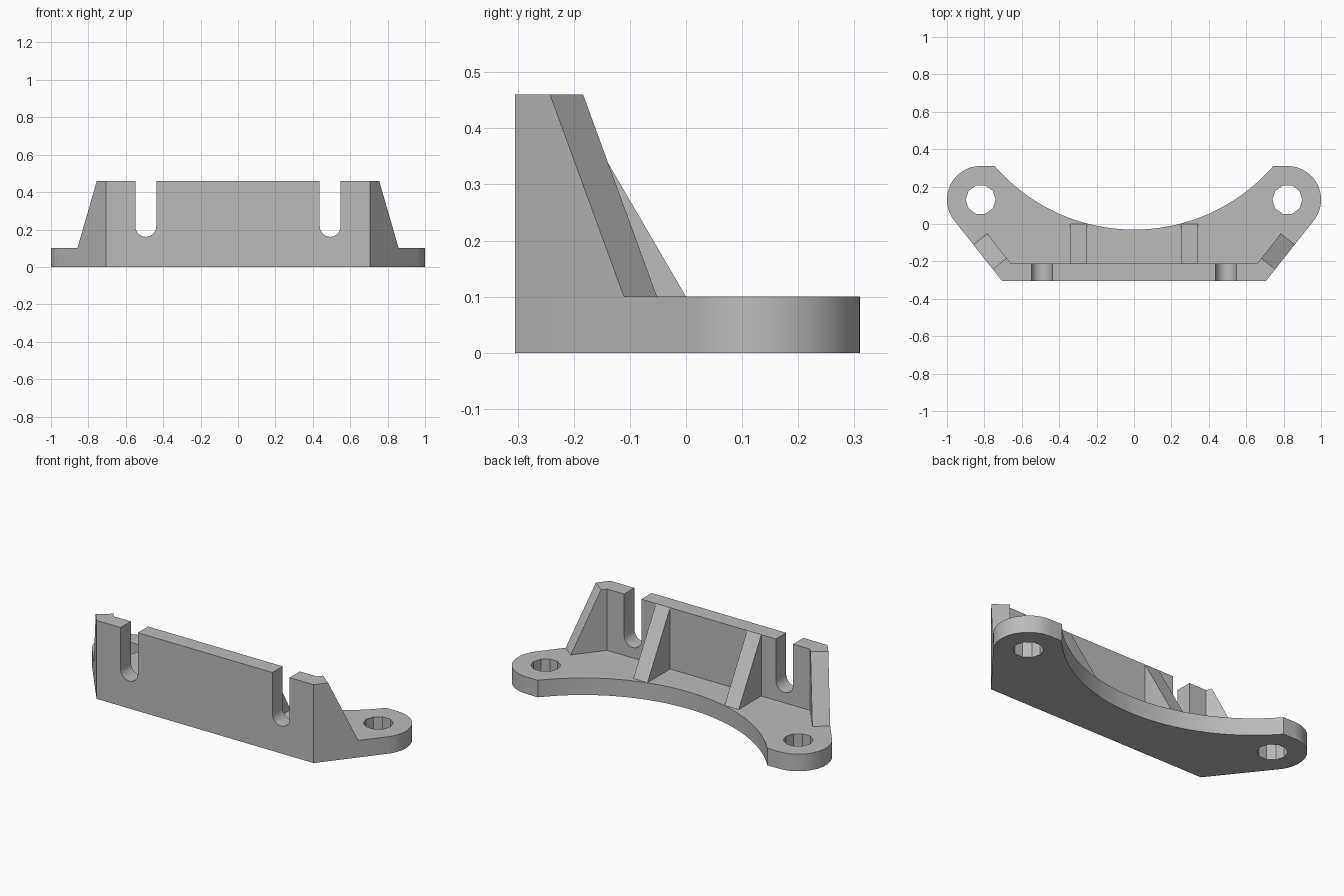
import bpy, bmesh
from math import sin, cos, asin, atan2, hypot, radians, pi, tau
from mathutils import Vector

cube = bpy.data.objects.get("Cube")
if cube:
    bpy.data.objects.remove(cube)

# Single grey material
grey = bpy.data.materials.new("plain_grey")
grey.use_nodes = True
tone = (0.5, 0.5, 0.5, 1)
grey.diffuse_color = tone
grey.node_tree.nodes["Principled BSDF"].inputs["Base Color"].default_value = tone

BASE, TOP = 0.1, 0.46            # plate and wall heights
FRONT, BACK = -0.305, -0.21      # wall faces
CORNER, INNER = 0.705, 0.659     # wall half widths, front and back


def arc(cx, cy, r, a0, a1, n):
    return [(cx + r * cos(a0 + (a1 - a0) * i / n),
             cy + r * sin(a0 + (a1 - a0) * i / n)) for i in range(n + 1)]


def prism(name, loops, place):
    """Fill flat loops (holes allowed), extrude by 1, then map to space."""
    bm = bmesh.new()
    edges = []
    for pts in loops:
        vs = [bm.verts.new((u, v, 0)) for u, v in pts]
        edges += [bm.edges.new((vs[i - 1], vs[i])) for i in range(len(vs))]
    bmesh.ops.triangle_fill(bm, edges=edges, use_beauty=True, normal=(0, 0, 1))
    new = bmesh.ops.extrude_face_region(bm, geom=bm.faces[:], use_keep_orig=True)
    for v in new["geom"]:
        if isinstance(v, bmesh.types.BMVert):
            v.co.z = 1
    for v in bm.verts:
        v.co = place(*v.co)
    bmesh.ops.recalc_face_normals(bm, faces=bm.faces[:])
    mesh = bpy.data.meshes.new(name)
    bm.to_mesh(mesh)
    bm.free()
    mesh.materials.append(grey)
    ob = bpy.data.objects.new(name, mesh)
    bpy.context.collection.objects.link(ob)
    bpy.ops.object.select_all(action="DESELECT")
    ob.select_set(True)
    bpy.context.view_layer.objects.active = ob
    bpy.ops.object.shade_smooth_by_angle(angle=radians(30))
    return ob


# Base plate: slanted sides run tangent into round ears, concave back edge
ear_x, ear_y, ear_r = 0.82, 0.13, 0.18
dx, dy = ear_x - CORNER, ear_y - FRONT
slant = atan2(dy, dx) - asin(ear_r / hypot(dx, dy))
tip, bow_r, bow_y = 0.745, 0.986, 0.956
sweep = asin(tip / bow_r)
half = [(CORNER, FRONT)] + arc(ear_x, ear_y, ear_r, slant - pi / 2, pi / 2, 24)
half += [(bow_r * sin(sweep * (1 - k / 24.5)),
          bow_y - bow_r * cos(sweep * (1 - k / 24.5))) for k in range(25)]
outline = half + [(-x, y) for x, y in reversed(half)]
holes = [arc(s * ear_x, ear_y, 0.08, 0, tau, 10)[:-1] for s in (1, -1)]
prism("base_plate", [outline] + holes, lambda u, v, w: (u, v, w * BASE))

# Front wall with two round-bottomed slots, mitred at the ends
slot_x, slot_r, slot_z = 0.493, 0.056, 0.217
profile = [(-CORNER, BASE), (CORNER, BASE), (CORNER, TOP)]
for s in (1, -1):
    x = s * slot_x
    profile += [(x + slot_r, TOP)] + arc(x, slot_z, slot_r, 0, -pi, 16)
    profile += [(x - slot_r, TOP)]
profile.append((-CORNER, TOP))


def wall_place(u, v, w):
    if abs(u) > 0.7:
        u *= 1 + w * (INNER / CORNER - 1)
    return (u, FRONT + w * (BACK - FRONT), v)


prism("front_wall", [profile], wall_place)

# Wings along the slanted sides and triangular ribs behind the wall
along = Vector((cos(slant), sin(slant)))
inward = Vector((-sin(slant), cos(slant))) * 0.095
start = Vector((CORNER, FRONT))
low, high = start + along * 0.248, start + along * 0.08
foot = [start, low, low + inward, (INNER, BACK)]
slope = high - low
rib = [(BACK, BASE), (0, BASE), (BACK, TOP)]

for side, s in (("left", 1), ("right", -1)):
    def wing_place(u, v, w):
        p = Vector((u, v))
        if w and (p - start).dot(along) > 0.2:
            p += slope
        return (s * p.x, p.y, BASE + w * (TOP - BASE))

    prism(side + "_wing", [foot], wing_place)
    prism(side + "_rib", [rib], lambda u, v, w: (s * (0.25 + 0.092 * w), u, v))
